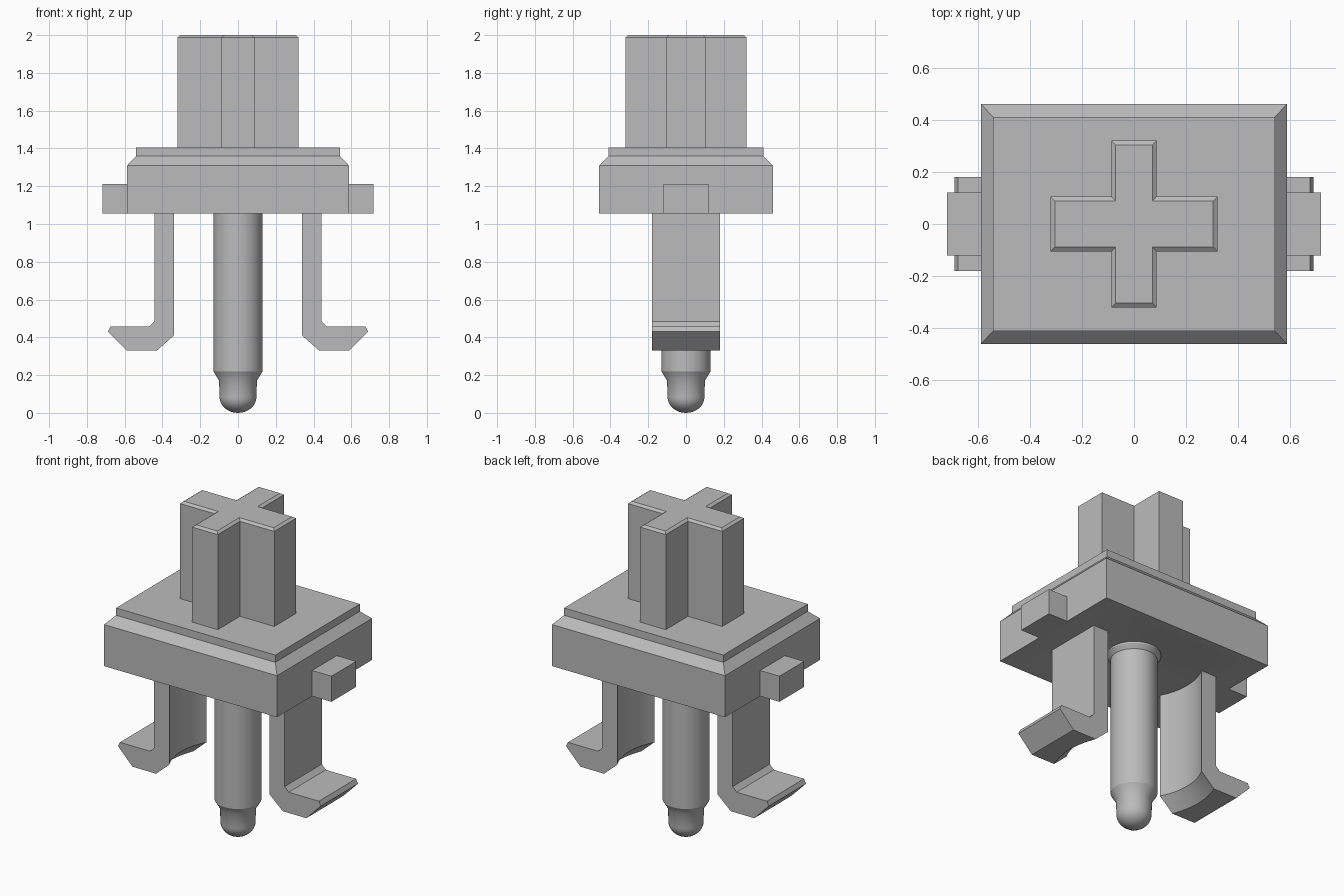
import bpy, bmesh, math

cube = bpy.data.objects.get("Cube")
if cube:
    bpy.data.objects.remove(cube, do_unlink=True)

# Single flat grey
grey = bpy.data.materials.new("light_grey")
grey.use_nodes = True
COLOUR = (0.5, 0.5, 0.5, 1)
grey.diffuse_color = COLOUR
grey.node_tree.nodes["Principled BSDF"].inputs["Base Color"].default_value = COLOUR


def finish(name, bm, smooth=False):
    bmesh.ops.remove_doubles(bm, verts=bm.verts, dist=1e-5)
    bmesh.ops.recalc_face_normals(bm, faces=bm.faces)
    mesh = bpy.data.meshes.new(name)
    bm.to_mesh(mesh)
    bm.free()
    mesh.materials.append(grey)
    ob = bpy.data.objects.new(name, mesh)
    bpy.context.collection.objects.link(ob)
    if smooth:
        shade(ob)
    return ob


def shade(ob):
    bpy.ops.object.select_all(action='DESELECT')
    ob.select_set(True)
    bpy.context.view_layer.objects.active = ob
    bpy.ops.object.shade_smooth_by_angle(angle=math.radians(30))


def loft(name, rings):
    """Skin a stack of matching closed outlines and cap both ends."""
    bm = bmesh.new()
    loops = [[bm.verts.new(p) for p in ring] for ring in rings]
    n = len(loops[0])
    for a, b in zip(loops, loops[1:]):
        for i in range(n):
            j = (i + 1) % n
            bm.faces.new((a[i], a[j], b[j], b[i]))
    bm.faces.new(loops[0][::-1])
    bm.faces.new(loops[-1])
    return finish(name, bm)


def lathe(name, profile, steps=48, smooth=True):
    """Spin an (r, z) profile about the z axis."""
    bm = bmesh.new()
    verts = [bm.verts.new((r, 0, z)) for r, z in profile]
    edges = [bm.edges.new(pair) for pair in zip(verts, verts[1:])]
    bmesh.ops.spin(bm, geom=verts + edges, cent=(0, 0, 0), axis=(0, 0, 1),
                   angle=math.tau, steps=steps, use_duplicate=False)
    return finish(name, bm, smooth)


def cut(ob, cutter):
    mod = ob.modifiers.new("cut", 'BOOLEAN')
    mod.operation = 'DIFFERENCE'
    mod.solver = 'EXACT'
    mod.object = cutter
    bpy.context.view_layer.objects.active = ob
    bpy.ops.object.modifier_apply(modifier=mod.name)
    shade(ob)


def rect(x, y, z):
    return [(-x, -y, z), (x, -y, z), (x, y, z), (-x, y, z)]


def cross(z, inset=0):
    a, bx, by = 0.32 - inset, 0.087 - inset, 0.105 - inset
    quarter = [(a, by), (bx, by), (bx, a)]
    pts = []
    for sx, sy, order in ((1, 1, 1), (-1, 1, -1), (-1, -1, 1), (1, -1, -1)):
        pts += [(sx * x, sy * y, z) for x, y in quarter[::order]]
    return pts


# Base plate with a chamfered shoulder and raised top
base = loft("base_plate", [rect(0.587, 0.46, 1.055), rect(0.587, 0.46, 1.31),
                           rect(0.54, 0.41, 1.36), rect(0.54, 0.41, 1.405)])

# Shallow round hollow under the plate
hollow = lathe("hollow_cutter", [(0, 1.11), (0.15, 1.11), (0.385, 1.055),
                                 (0.385, 1.0), (0, 1.0)], smooth=False)
cut(base, hollow)
bpy.data.objects.remove(hollow, do_unlink=True)

# Cross-shaped stem with a chamfered top edge
loft("cross_stem", [cross(1.4), cross(1.988), cross(2.0, 0.016)])

# Centre pin with a flared root, stepped neck and domed tip
dome = [(0.098 * math.cos(t), 0.085 - 0.085 * math.sin(t))
        for t in (math.pi / 2 * i / 8 for i in range(8))]
lathe("centre_pin", [(0, 1.13), (0.152, 1.13), (0.15, 1.1), (0.13, 1.075), (0.13, 0.22),
                     (0.1, 0.17)] + dome + [(0, 0)])

# Round cutter that hollows the inner side of both legs
bore = lathe("leg_cutter", [(0, 1.2), (0.385, 1.2), (0.385, 0.41),
                            (0.486, 0.31), (0, 0.31)], smooth=False)
LEG = [(0.30, 1.06), (0.30, 0.33), (0.59, 0.33), (0.688, 0.43), (0.675, 0.457),
       (0.47, 0.457), (0.443, 0.485), (0.443, 1.06)]

for side, s in (("left", 1), ("right", -1)):
    # Hooked clip leg
    leg = loft(side + "_clip_leg", [[(s * x, y, z) for x, z in LEG] for y in (-0.18, 0.18)])
    cut(leg, bore)
    # Side tab
    loft(side + "_tab", [[(s * x, y, z) for x, y in
                          ((0.58, -0.12), (0.718, -0.12), (0.718, 0.12), (0.58, 0.12))]
                         for z in (1.055, 1.212)])
bpy.data.objects.remove(bore, do_unlink=True)
